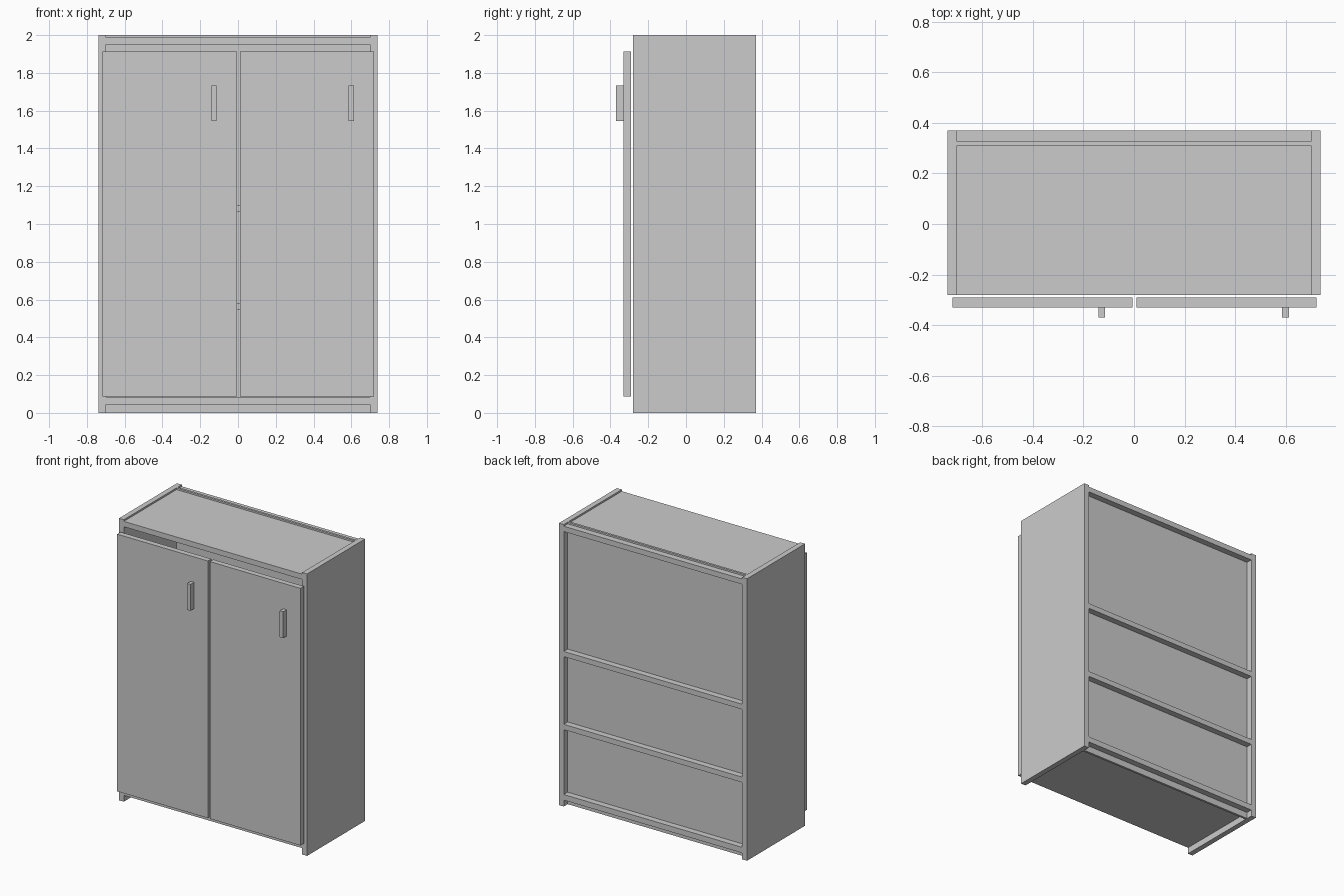
import bpy

if "Cube" in bpy.data.objects:
    bpy.data.objects.remove(bpy.data.objects["Cube"])


def box(name, x, y, z):
    """Axis-aligned box from (min, max) ranges."""
    bpy.ops.mesh.primitive_cube_add(
        size=1, location=[(a + b) / 2 for a, b in (x, y, z)])
    ob = bpy.context.object
    ob.name = name
    ob.scale = [b - a for a, b in (x, y, z)]
    bpy.ops.object.transform_apply(location=False, rotation=False, scale=True)
    return ob


HALF_W, INNER = 0.738, 0.70
DEPTH = (-0.28, 0.37)

# Side panels
for name, s in (("left", -1), ("right", 1)):
    box(f"{name}_side_panel", sorted((s * INNER, s * HALF_W)), DEPTH, (0, 2))

# Horizontal boards, flush with the side panels front and back
for name, z in (("bottom_board", (0.045, 0.085)), ("lower_shelf", (0.545, 0.583)),
                ("upper_shelf", (1.063, 1.10)), ("top_board", (1.95, 1.988))):
    box(name, (-INNER, INNER), DEPTH, z)

# Thin back panel, inset from the rear
box("back_panel", (-INNER, INNER), (0.31, 0.326), (0, 2))

# Doors with bar handles
for name, x0 in (("left", -0.717), ("right", 0.01)):
    box(f"{name}_door", (x0, x0 + 0.711), (-0.33, -0.291), (0.088, 1.912))
    hx = x0 + 0.576
    box(f"{name}_handle", (hx, hx + 0.027), (-0.37, -0.33), (1.545, 1.732))
